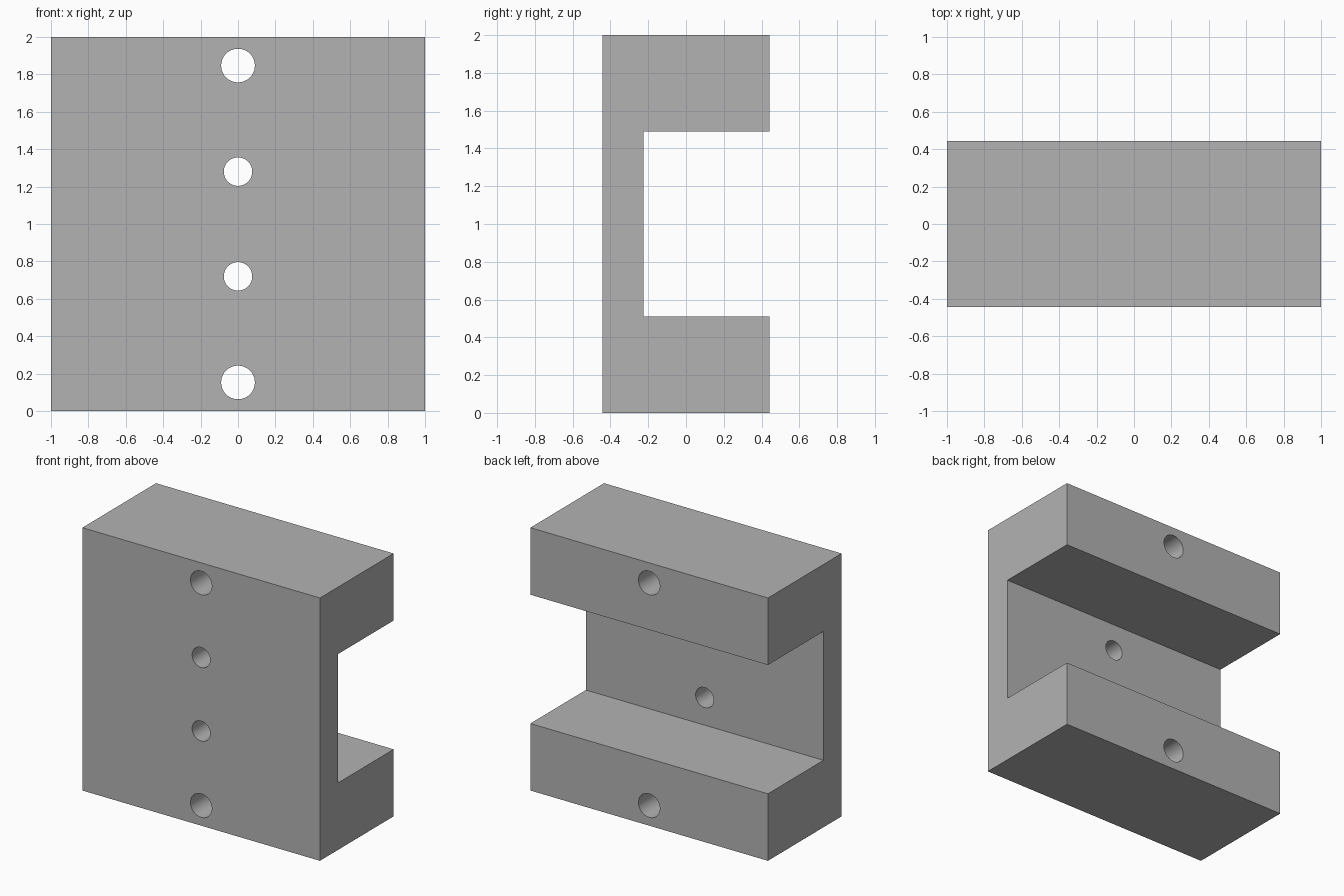
import bpy
import bmesh
import math

cube = bpy.data.objects.get("Cube")
if cube:
    bpy.data.objects.remove(cube, do_unlink=True)

grey = bpy.data.materials.new("plain grey")
grey.use_nodes = True
colour = (0.45, 0.45, 0.45, 1)
grey.diffuse_color = colour
grey.node_tree.nodes["Principled BSDF"].inputs["Base Color"].default_value = colour

FRONT, BACK, WEB = -0.443, 0.443, -0.224
LOW, HIGH = 0.51, 1.49

# Channel block: C-shaped side profile extruded across the width
profile = [(FRONT, 0), (BACK, 0), (BACK, LOW), (WEB, LOW),
           (WEB, HIGH), (BACK, HIGH), (BACK, 2), (FRONT, 2)]
bm = bmesh.new()
face = bm.faces.new([bm.verts.new((-1, y, z)) for y, z in profile])
side = bmesh.ops.extrude_face_region(bm, geom=[face])
verts = [v for v in side["geom"] if isinstance(v, bmesh.types.BMVert)]
bmesh.ops.translate(bm, verts=verts, vec=(2, 0, 0))
bmesh.ops.recalc_face_normals(bm, faces=bm.faces)
mesh = bpy.data.meshes.new("channel_block")
bm.to_mesh(mesh)
bm.free()
mesh.materials.append(grey)
block = bpy.data.objects.new("channel_block", mesh)
bpy.context.collection.objects.link(block)

# Bolt holes: large through the flanges, small through the web
holes = [("flange", 0.847, 0.09), ("web", 0.28, 0.076)]
for name, offset, radius in holes:
    for place, sign in (("upper", 1), ("lower", -1)):
        bpy.ops.mesh.primitive_cylinder_add(
            vertices=64, radius=radius, depth=2,
            location=(0, 0, 1 + sign * offset), rotation=(math.pi / 2, 0, 0))
        cutter = bpy.context.object
        cutter.name = f"{place}_{name}_hole_cutter"
        cutter.data.materials.append(grey)
        cut = block.modifiers.new(f"{place}_{name}_hole", "BOOLEAN")
        cut.operation = "DIFFERENCE"
        cut.solver = "EXACT"
        cut.object = cutter
        bpy.context.view_layer.objects.active = block
        bpy.ops.object.modifier_apply(modifier=cut.name)
        bpy.data.objects.remove(cutter, do_unlink=True)

# Smooth hole walls with crisp edges
bpy.ops.object.select_all(action="DESELECT")
block.select_set(True)
bpy.context.view_layer.objects.active = block
bpy.ops.object.shade_smooth_by_angle(angle=math.radians(30))
